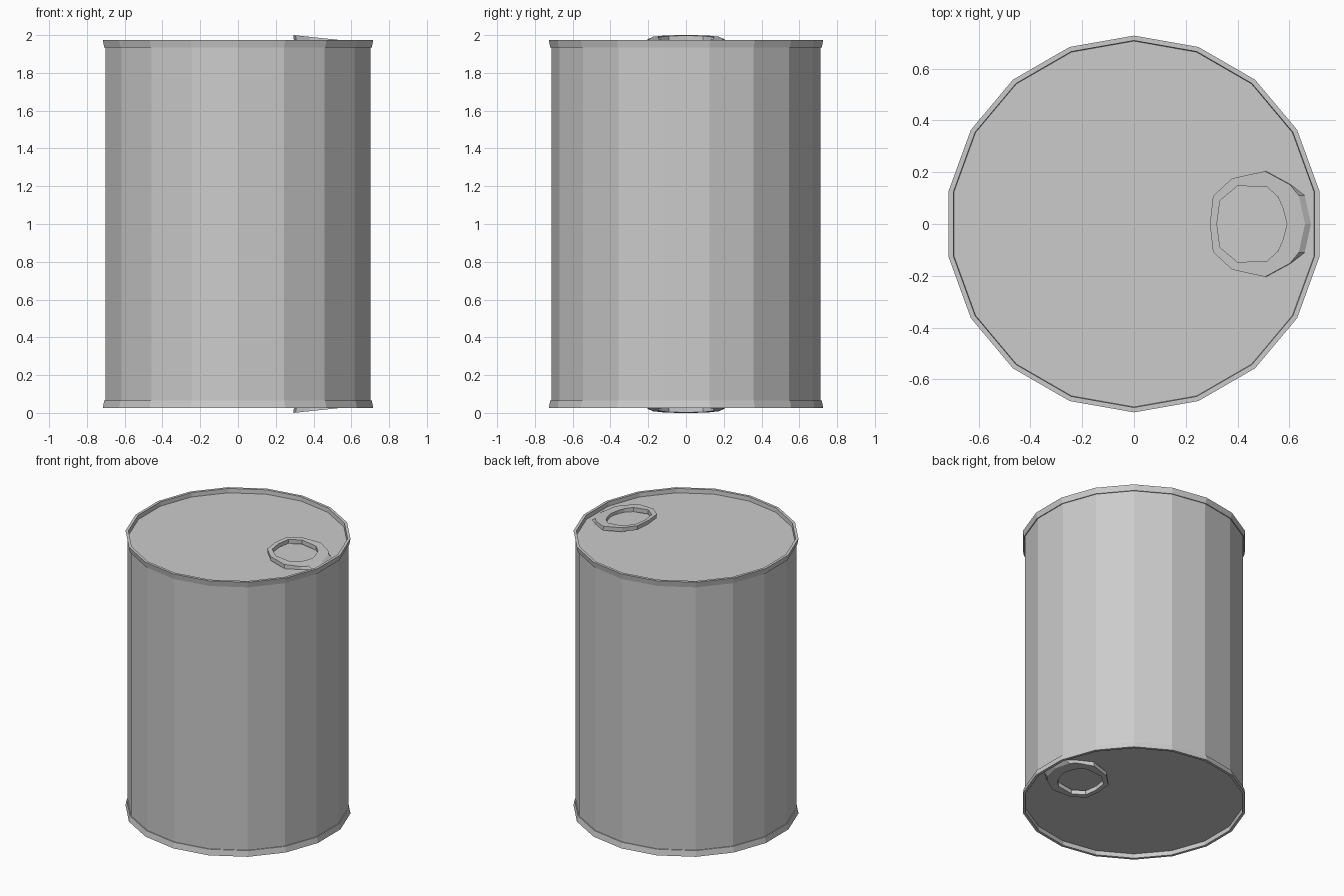
import bpy, bmesh
from math import cos, sin, radians

if "Cube" in bpy.data.objects:
    bpy.data.objects.remove(bpy.data.objects["Cube"])

SIDES = 18
LID_Z = 1.945

# Empty at mid height: everything on the top end is mirrored to the bottom
mid = bpy.data.objects.new("mirror_centre", None)
mid.location.z = 1.0
mid.hide_render = True
bpy.context.collection.objects.link(mid)


def finish(name, bm, mirror=True):
    bmesh.ops.recalc_face_normals(bm, faces=bm.faces)
    mesh = bpy.data.meshes.new(name)
    bm.to_mesh(mesh)
    bm.free()
    ob = bpy.data.objects.new(name, mesh)
    bpy.context.collection.objects.link(ob)
    if mirror:
        mod = ob.modifiers.new("both_ends", 'MIRROR')
        mod.use_axis = (False, False, True)
        mod.mirror_object = mid
        mod.use_mirror_merge = False
    return ob


def bridge(bm, a, b):
    n = len(a)
    for i in range(n):
        j = (i + 1) % n
        bm.faces.new((a[i], a[j], b[j], b[i]))


def circle(bm, r, z):
    angles = [radians(90 + 360 * i / SIDES) for i in range(SIDES)]
    return [bm.verts.new((r * cos(t), r * sin(t), z)) for t in angles]


# Can wall
bm = bmesh.new()
bridge(bm, circle(bm, 0.713, 0.05), circle(bm, 0.713, 1.95))
finish("can_wall", bm, mirror=False)

# Flared seam rims
bm = bmesh.new()
loops = [circle(bm, r, z) for r, z in
         ((0.712, 1.935), (0.719, 1.935), (0.727, 1.975), (0.708, 1.975), (0.706, LID_Z))]
for a, b in zip(loops, loops[1:]):
    bridge(bm, a, b)
finish("seam_rim", bm)

# Recessed lids
bm = bmesh.new()
lid = bm.faces.new(circle(bm, 0.706, LID_Z))
finish("lid", bm)
lid_ob = bpy.data.objects["lid"]
if lid_ob.data.polygons[0].normal.z < 0:
    lid_ob.data.flip_normals()

# Tilted pull rings: half outlines, mirrored across y
OUTER = [(0.293, 0), (0.305, 0.108), (0.378, 0.176), (0.506, 0.204),
         (0.602, 0.152), (0.636, 0.11), (0.66, 0)]
INNER = [(0.32, 0), (0.332, 0.09), (0.40, 0.147), (0.513, 0.143),
         (0.555, 0.105), (0.575, 0.06), (0.59, 0)]


def outline(half):
    return half + [(x, -y) for x, y in half[-2:0:-1]]


def top_z(x):
    return 2.0 - 0.105 * (x - 0.293)


bm = bmesh.new()
out_top = [bm.verts.new((x, y, top_z(x))) for x, y in outline(OUTER)]
in_top = [bm.verts.new((x, y, top_z(x))) for x, y in outline(INNER)]
in_bot = [bm.verts.new((x, y, max(top_z(x) - 0.03, LID_Z + 0.002))) for x, y in outline(INNER)]
# the outer tip slopes out and down to the lid
out_bot = [bm.verts.new((x + (0.023 if x > 0.62 else 0.003), y,
                         max(top_z(x) - 0.03, LID_Z + 0.002))) for x, y in outline(OUTER)]
ring = [out_top, in_top, in_bot, out_bot]
for k in range(4):
    bridge(bm, ring[k], ring[(k + 1) % 4])
finish("pull_ring", bm)
